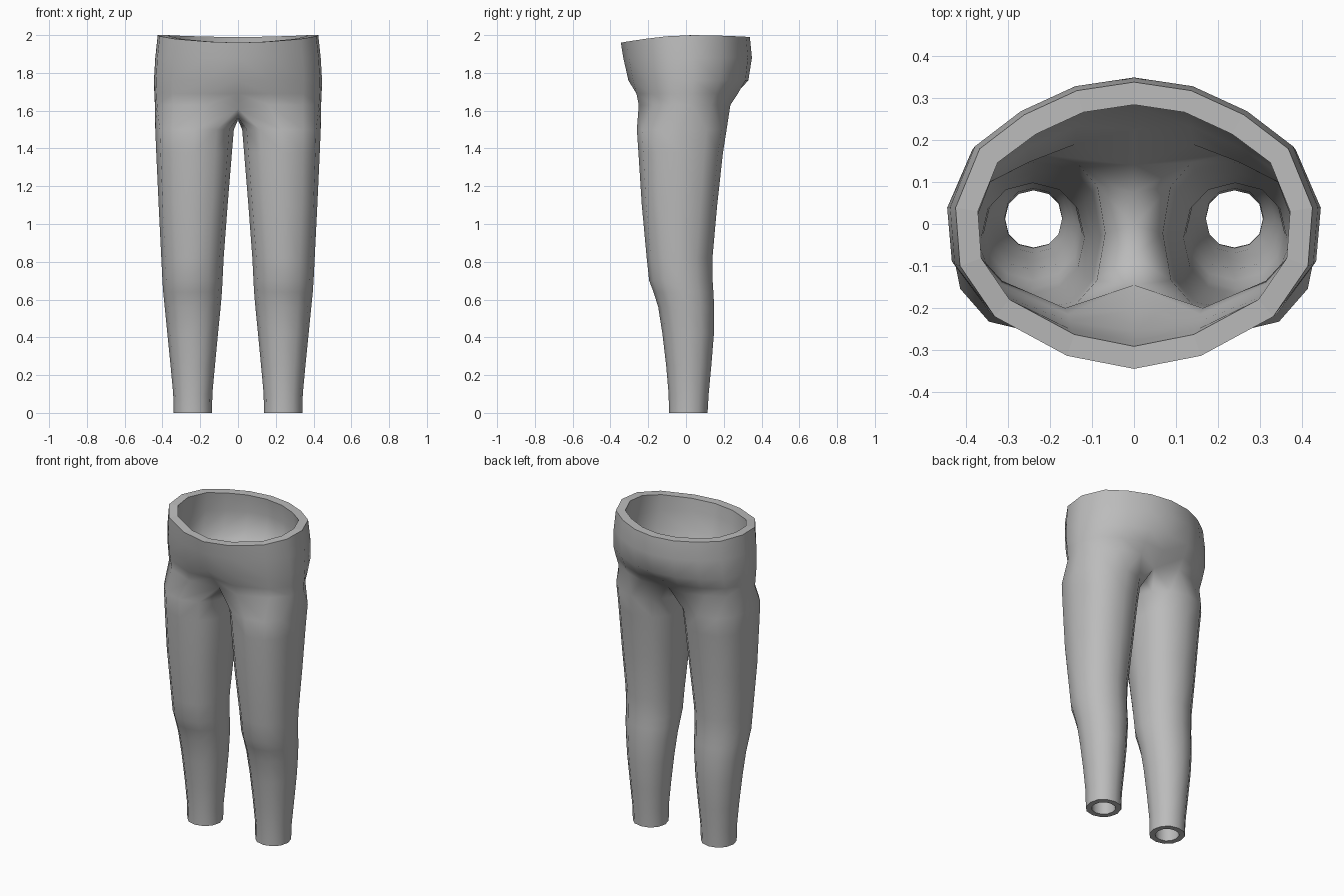
import bpy, bmesh, math
from mathutils import Vector

if "Cube" in bpy.data.objects:
    bpy.data.objects.remove(bpy.data.objects["Cube"])

# Half waist outline, front centre to back centre (x and y as fractions)
OUTLINE = [(0, -1), (.375, -.91), (.78, -.64), (.975, -.29), (1, .115),
           (.865, .53), (.615, .77), (.32, .94), (0, 1)]
# Torso: z, half width, front y, back y, centre front y, centre back y
TORSO = [(2.0, .425, -.345, .338, -.345, .338),
         (1.88, .438, -.332, .349, -.332, .349),
         (1.76, .445, -.308, .335, -.305, .33),
         (1.69, .443, -.288, .292, -.25, .265),
         (1.63, .44, -.275, .25, -.19, .18)]
# Legs: z, inner x, outer x, front y, back y
LEGS = [(1.5, .022, .438, -.26, .215), (1.38, .032, .433, -.252, .196),
        (1.1, .055, .42, -.234, .165), (.82, .076, .406, -.208, .14),
        (.7, .082, .4, -.195, .141), (.64, .085, .396, -.172, .145),
        (.56, .092, .388, -.147, .149), (.42, .106, .374, -.125, .148),
        (.25, .122, .357, -.105, .134), (.1, .136, .343, -.092, .12),
        (0, .137, .341, -.09, .114)]


def torso_ring(bm, level):
    z, w, front, back, cf, cb = level
    ring = []
    for i, (u, v) in enumerate(OUTLINE):
        y = -v * front if v < 0 else v * back
        y = cf if i == 0 else cb if i == 8 else y
        h = z
        if z == 2.0:                      # waistband dips at the front
            h -= .04 * max(0, -v) ** 1.5 + .01 * max(0, v) ** 2
        if z == 1.63 and i in (0, 8):
            h = 1.61
        ring.append(bm.verts.new((u * w, y, h)))
    return ring


def leg_ring(bm, level):
    z, xin, xout, front, back = level
    p = .85 if z > .9 else .95
    ring = []
    for i in range(12):
        a = math.radians(240 + 30 * i)
        c, s = (math.copysign(abs(t) ** p, t) if abs(t) > 1e-6 else 0
                for t in (math.cos(a), math.sin(a)))
        ring.append(bm.verts.new(((xin + xout) / 2 + c * (xout - xin) / 2,
                                  (front + back) / 2 + s * (back - front) / 2, z)))
    return ring


def join(bm, a, b, closed):
    n = len(a)
    for i in range(n if closed else n - 1):
        j = (i + 1) % n
        bm.faces.new((a[i], b[i], b[j], a[j]))


# Outer cloth, one half
bm = bmesh.new()
rings = [torso_ring(bm, t) for t in TORSO]
for a, b in zip(rings, rings[1:]):
    join(bm, a, b, False)

# Crotch seam closes the lowest torso ring into the top of the leg
seam = [bm.verts.new((0, y, z)) for y, z in ((.1, 1.567), (0, 1.55), (-.1, 1.565))]
legs = [rings[-1] + seam] + [leg_ring(bm, g) for g in LEGS]
for a, b in zip(legs, legs[1:]):
    join(bm, a, b, True)

# Mirrored half
bmesh.ops.mirror(bm, geom=bm.verts[:] + bm.edges[:] + bm.faces[:],
                 axis='X', merge_dist=.0005)
bmesh.ops.remove_doubles(bm, verts=bm.verts[:], dist=.0005)
bmesh.ops.recalc_face_normals(bm, faces=bm.faces[:])
top = max(bm.faces, key=lambda f: f.calc_center_median().x)
if top.normal.x < 0:
    bmesh.ops.reverse_faces(bm, faces=bm.faces[:])
bm.normal_update()

# Inner lining, thicker at the waist than at the hems
outer_faces, rim = bm.faces[:], [e for e in bm.edges if e.is_boundary]
inner = {}
for v in bm.verts[:]:
    n = v.normal.copy()
    if v.is_boundary:
        n.z = 0
        n.normalize()
    inner[v] = bm.verts.new(v.co - n * (.034 + .01 * v.co.z))
rim_pairs = [tuple(e.verts) for e in rim]
for f in outer_faces:
    bm.faces.new([inner[v] for v in reversed(f.verts)])
for f in bm.faces:
    f.smooth = True

# Flat waist and hem rims with sharp borders
for a, b in rim_pairs:
    f = bm.faces.new((a, b, inner[b], inner[a]))
    f.smooth = False
    bm.edges.get((a, b)).smooth = False
    bm.edges.get((inner[a], inner[b])).smooth = False
bmesh.ops.recalc_face_normals(bm, faces=bm.faces[:])

mesh = bpy.data.meshes.new("trousers")
bm.to_mesh(mesh)
bm.free()
trousers = bpy.data.objects.new("trousers", mesh)
bpy.context.collection.objects.link(trousers)

cloth = bpy.data.materials.new("grey cloth")
cloth.diffuse_color = (.5, .5, .5, 1)
cloth.use_nodes = True
cloth.node_tree.nodes["Principled BSDF"].inputs["Base Color"].default_value = cloth.diffuse_color
mesh.materials.append(cloth)
